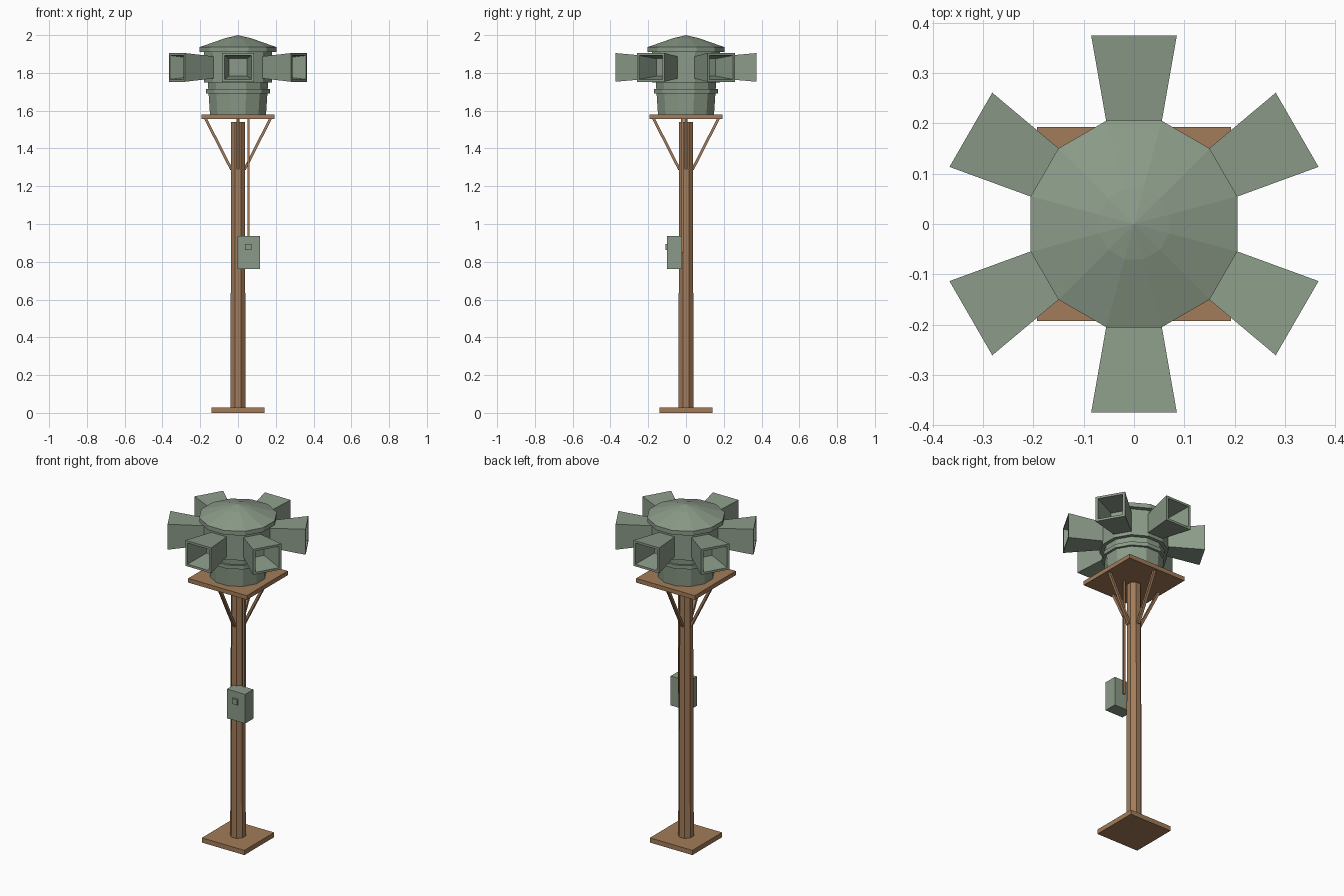
import bpy, bmesh, math
from mathutils import Vector, Matrix

if "Cube" in bpy.data.objects:
    bpy.data.objects.remove(bpy.data.objects["Cube"])


def material(name, rgb):
    m = bpy.data.materials.new(name)
    m.diffuse_color = (*rgb, 1)
    m.use_nodes = True
    m.node_tree.nodes["Principled BSDF"].inputs["Base Color"].default_value = m.diffuse_color
    return m


GREEN = material("green_paint", (0.26, 0.33, 0.25))
WOOD = material("brown_wood", (0.36, 0.20, 0.10))


def finish(bm, name, mat):
    bmesh.ops.recalc_face_normals(bm, faces=bm.faces)
    me = bpy.data.meshes.new(name)
    bm.to_mesh(me)
    bm.free()
    me.materials.append(mat)
    ob = bpy.data.objects.new(name, me)
    bpy.context.collection.objects.link(ob)
    return ob


def bridge(bm, a, b):
    n = len(a)
    for i in range(n):
        bm.faces.new((a[i], a[(i + 1) % n], b[(i + 1) % n], b[i]))


def lathe(name, profile, sides, mat):
    """Faceted turned solid; radii are measured to the middle of the flats."""
    bm = bmesh.new()
    rings = []
    for r, z in profile:
        R = r / math.cos(math.pi / sides)
        rings.append([bm.verts.new((R * math.cos((i + .5) * math.tau / sides),
                                    R * math.sin((i + .5) * math.tau / sides), z))
                      for i in range(sides)])
    for a, b in zip(rings, rings[1:]):
        bridge(bm, a, b)
    bm.faces.new(rings[0])
    bm.faces.new(rings[-1])
    bmesh.ops.remove_doubles(bm, verts=bm.verts, dist=1e-5)
    return finish(bm, name, mat)


def box(name, lo, hi, mat):
    lo, hi = Vector(lo), Vector(hi)
    bm = bmesh.new()
    bmesh.ops.create_cube(bm, size=1, matrix=Matrix.Translation((lo + hi) / 2)
                          @ Matrix.Diagonal((*(hi - lo), 1)))
    return finish(bm, name, mat)


def horn(name, angle):
    """Flared square horn with a thin lip and a deep tapering recess."""
    bm = bmesh.new()
    sections = [(0.14, 0.044, 0.055), (0.374, 0.085, 0.076),
                (0.374, 0.071, 0.063), (0.23, 0.048, 0.046)]
    rings = [[bm.verts.new((d, sx * w, 1.829 + sz * h))
              for sx, sz in ((-1, -1), (1, -1), (1, 1), (-1, 1))]
             for d, w, h in sections]
    for a, b in zip(rings, rings[1:]):
        bridge(bm, a, b)
    bm.faces.new(rings[0])
    bm.faces.new(rings[-1])
    bmesh.ops.rotate(bm, verts=bm.verts, cent=(0, 0, 0),
                     matrix=Matrix.Rotation(angle, 3, 'Z'))
    return finish(bm, name, GREEN)


def brace(name, angle):
    """Slanted strut from the post to the platform."""
    w = 0.008
    bm = bmesh.new()
    rings = [[bm.verts.new((x + dx, y, z)) for dx, y in
              ((-w, -w), (w, -w), (w, w), (-w, w))]
             for x, z in ((0.033, 1.285), (0.172, 1.558))]
    bridge(bm, *rings)
    for r in rings:
        bm.faces.new(r)
    bmesh.ops.rotate(bm, verts=bm.verts, cent=(0, 0, 0),
                     matrix=Matrix.Rotation(angle, 3, 'Z'))
    return finish(bm, name, WOOD)


# Wooden stand
box("foot_plate", (-.14, -.14, 0), (.14, .14, .028), WOOD)
lathe("post", [(.04, .02), (.036, 1.54)], 8, WOOD)
box("platform", (-.193, -.193, 1.555), (.193, .193, 1.58), WOOD)
for i in range(4):
    brace(f"brace_{i + 1}", i * math.pi / 2)

# Siren body and roof
lathe("siren_base", [(.148, 1.575), (.16, 1.755)], 12, GREEN)
lathe("collar_ring", [(.17, 1.692), (.17, 1.714)], 12, GREEN)
lathe("siren_drum", [(.18, 1.75), (.18, 1.92)], 12, GREEN)
lathe("roof", [(.205, 1.91), (.205, 1.936), (.07, 1.983), (0, 2.0)], 12, GREEN)

# Six horns around the drum
for i in range(6):
    horn(f"horn_{i + 1}", math.radians(30 + 60 * i))

# Control box, switch and conduit
box("control_box", (-.003, -.1, .762), (.117, -.022, .936), GREEN)
box("switch", (.037, -.109, .862), (.071, -.098, .895), GREEN)
box("conduit", (.049, -.026, .85), (.061, -.014, 1.558), WOOD)
